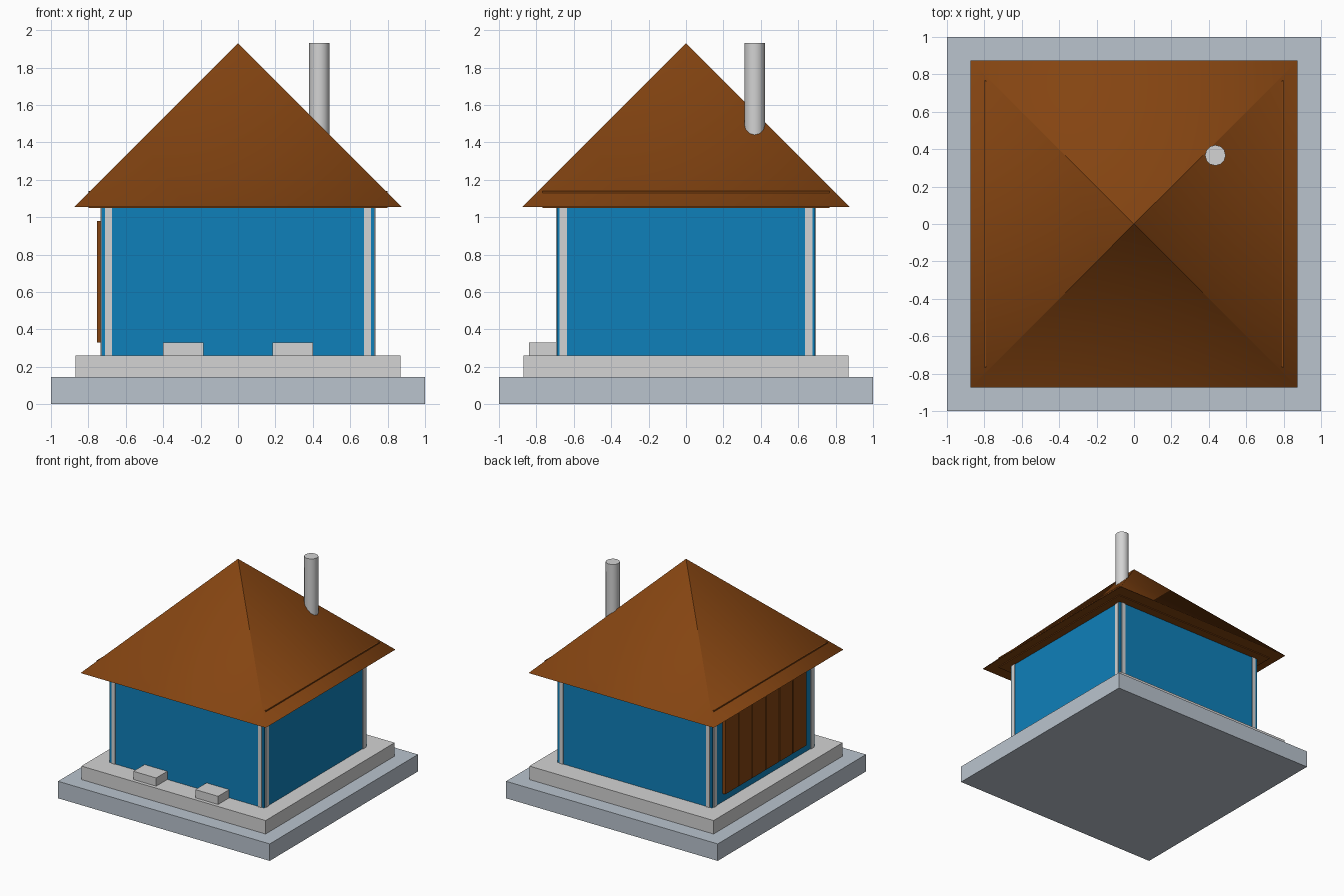
import bpy
import bmesh
from math import pi

cube = bpy.data.objects.get("Cube")
if cube:
    bpy.data.objects.remove(cube)


def material(name, *rgb):
    lin = [((c / 255 + 0.055) / 1.055) ** 2.4 for c in rgb] + [1]
    m = bpy.data.materials.new(name)
    m.use_nodes = True
    m.diffuse_color = lin
    m.node_tree.nodes["Principled BSDF"].inputs["Base Color"].default_value = lin
    return m


STONE = material("blue grey stone", 186, 196, 206)
PALE = material("pale grey", 211, 211, 211)
BLUE = material("wall blue", 15, 128, 186)
BROWN = material("roof brown", 132, 68, 17)


def add_object(name, bm, mat, smooth=False):
    mesh = bpy.data.meshes.new(name)
    bm.to_mesh(mesh)
    bm.free()
    mesh.materials.append(mat)
    for p in mesh.polygons:
        p.use_smooth = smooth
    obj = bpy.data.objects.new(name, mesh)
    bpy.context.collection.objects.link(obj)
    return obj


def box(name, mat, x, y, z):
    """Box from (low, high) ranges on each axis."""
    bm = bmesh.new()
    bmesh.ops.create_cube(bm, size=1)
    for v in bm.verts:
        for i, (low, high) in enumerate((x, y, z)):
            v.co[i] = low if v.co[i] < 0 else high
    return add_object(name, bm, mat)


def sym(half):
    return (-half, half)


# Stepped base
BASE, FLOOR, EAVE, PEAK = 0.145, 0.26, 1.055, 1.93
box("base_slab", STONE, sym(1), sym(1), (0, BASE))
box("floor_slab", PALE, sym(0.87), sym(0.87), (BASE, FLOOR))

# Walls with pale trim strips on both sides of each corner
WX, WY, TRIM = 0.73, 0.69, 0.006
box("walls", BLUE, sym(WX), sym(WY), (FLOOR, EAVE))
for sx in (-1, 1):
    for sy in (-1, 1):
        tag = ("left" if sx > 0 else "right") + ("_back" if sy > 0 else "_front")

        def span(sign, a, b):
            return sorted((sign * a, sign * b))

        box("trim_y_" + tag, PALE, span(sx, 0.674, 0.71),
            span(sy, WY - 0.02, WY + TRIM), (FLOOR, EAVE))
        box("trim_x_" + tag, PALE, span(sx, WX - 0.02, WX + TRIM),
            span(sy, 0.636, 0.676), (FLOOR, EAVE))

# Two front steps
for name, x in (("right_step", -0.4), ("left_step", 0.185)):
    box(name, PALE, (x, x + 0.215), (-0.84, -WY), (FLOOR, 0.33))

# Plank shutter on the right wall
box("shutter_back", BROWN, (-0.742, -WX), sym(0.55), (0.33, 0.98))
for i in range(6):
    y = -0.55 + i * 1.1 / 6
    box(f"shutter_plank_{i + 1}", BROWN, (-0.755, -0.742),
        (y + 0.005, y + 1.1 / 6 - 0.005), (0.33, 0.98))

# Ceiling slab that just breaks through the two side slopes
box("ceiling_slab", BROWN, sym(0.8), sym(0.767), (1.048, 1.14))

# Pyramid roof: shared corners are smooth, each slope has its own peak point
R = 0.875
corners = [(-R, -R), (R, -R), (R, R), (-R, R)]
bm = bmesh.new()
ring = [bm.verts.new((x, y, EAVE)) for x, y in corners]
for i in range(4):
    bm.faces.new((ring[i], ring[(i + 1) % 4], bm.verts.new((0, 0, PEAK))))
add_object("roof", bm, BROWN, smooth=True)

bm = bmesh.new()
bm.faces.new([bm.verts.new((x, y, EAVE)) for x, y in reversed(corners)])
add_object("roof_soffit", bm, BROWN)

# Chimney pipe
bpy.ops.mesh.primitive_cylinder_add(vertices=12, radius=0.055, depth=PEAK - 1.2,
                                    location=(0.435, 0.367, (PEAK + 1.2) / 2))
chimney = bpy.context.object
chimney.name = "chimney"
chimney.data.materials.append(PALE)
bpy.ops.object.shade_smooth_by_angle(angle=pi / 4)
